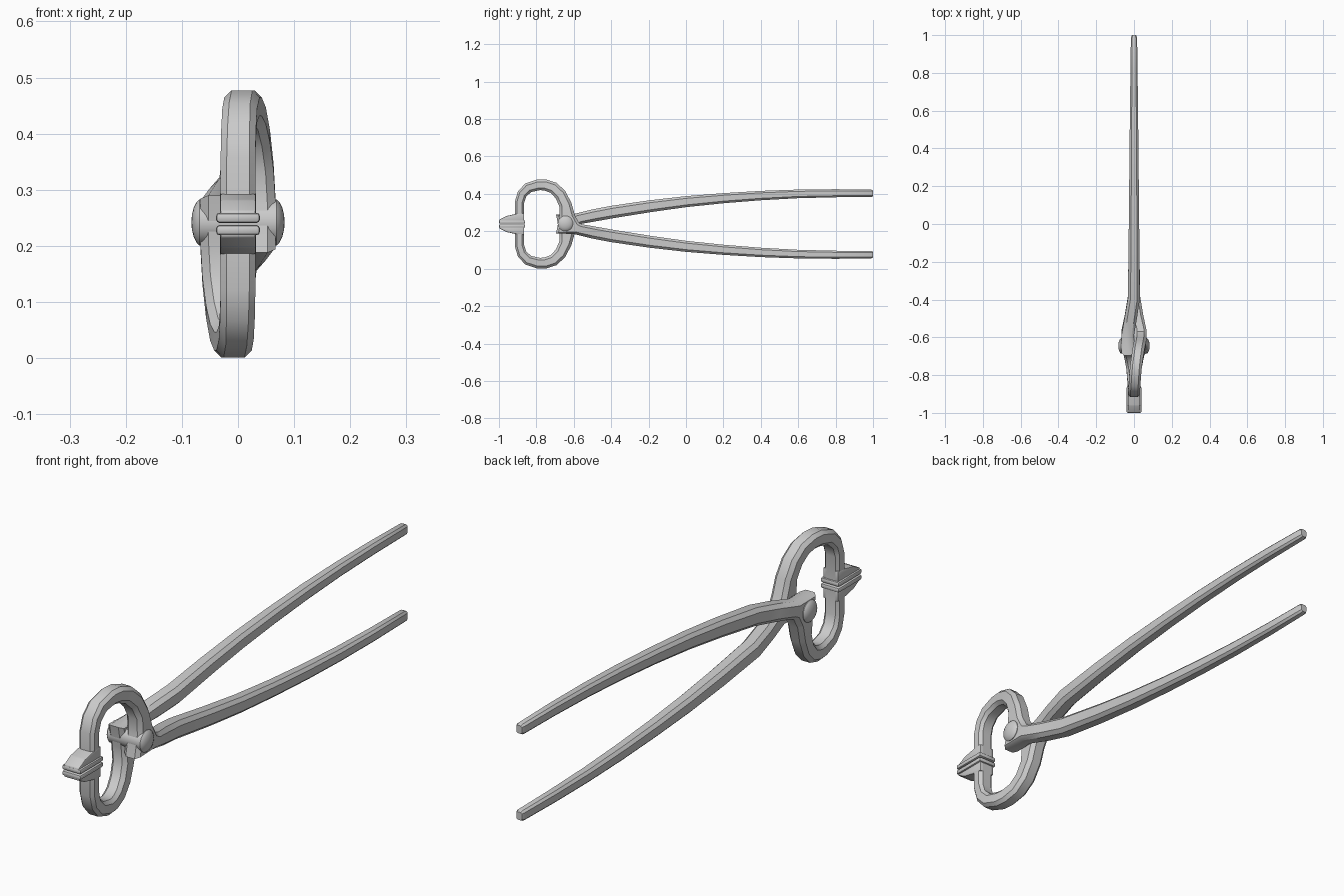
import bpy, bmesh, math
from mathutils import Vector, Matrix

if "Cube" in bpy.data.objects:
    bpy.data.objects.remove(bpy.data.objects["Cube"])

ZC = 0.239                                   # height of the pivot axis
TURN = Matrix.Translation((0, 0, 2 * ZC)) @ Matrix.Rotation(math.pi, 4, 'Y')


def finish(name, bm, angle=35):
    bmesh.ops.recalc_face_normals(bm, faces=bm.faces)
    me = bpy.data.meshes.new(name)
    bm.to_mesh(me)
    bm.free()
    ob = bpy.data.objects.new(name, me)
    bpy.context.collection.objects.link(ob)
    bpy.ops.object.select_all(action='DESELECT')
    ob.select_set(True)
    bpy.context.view_layer.objects.active = ob
    bpy.ops.object.shade_smooth_by_angle(angle=math.radians(angle))
    return ob


def opposite(ob, name):
    # second half: same part turned half a revolution about the long axis
    dup = ob.copy()
    dup.data = ob.data.copy()
    dup.name = name
    dup.matrix_world = TURN
    bpy.context.collection.objects.link(dup)


def loft(name, stations):
    # chamfered section between an inner and an outer edge at every station
    bm = bmesh.new()
    rings = []
    for iy, iz, oy, oz, x, w in stations:
        a, b = Vector((x, iy, iz)), Vector((x, oy, oz))
        t = (b - a).length
        d = (b - a) / t
        h, c = w / 2, 0.22 * min(w, t)
        sec = [(-h + c, 0), (h - c, 0), (h, c), (h, t - c),
               (h - c, t), (-h + c, t), (-h, t - c), (-h, c)]
        rings.append([bm.verts.new(a + d * v + Vector((u, 0, 0))) for u, v in sec])
    for r, s in zip(rings, rings[1:]):
        for i in range(8):
            j = (i + 1) % 8
            bm.faces.new((r[i], r[j], s[j], s[i]))
    bm.faces.new(rings[0])
    bm.faces.new(rings[-1])
    return finish(name, bm)


def prism(name, profile, half_width, bevel):
    # y-z profile extruded along x
    bm = bmesh.new()
    f = bm.faces.new([bm.verts.new((-half_width, y, z)) for y, z in profile])
    ext = bmesh.ops.extrude_face_region(bm, geom=[f])['geom']
    bmesh.ops.translate(bm, vec=(2 * half_width, 0, 0),
                        verts=[v for v in ext if isinstance(v, bmesh.types.BMVert)])
    bmesh.ops.bevel(bm, geom=bm.edges[:], offset=bevel, segments=2,
                    affect='EDGES', profile=0.5)
    return finish(name, bm)


# lever: jaw bow, pivot plate and handle in one forged bar
# (inner y, inner z, outer y, outer z, x centre, x width)
bow = [
    (-0.866, 0.255, -0.915, 0.255, 0.000, 0.062),
    (-0.866, 0.350, -0.915, 0.358, 0.000, 0.062),
    (-0.855, 0.385, -0.899, 0.412, 0.001, 0.062),
    (-0.828, 0.410, -0.860, 0.455, 0.003, 0.062),
    (-0.780, 0.420, -0.795, 0.477, 0.007, 0.063),
    (-0.757, 0.418, -0.748, 0.477, 0.011, 0.063),
    (-0.725, 0.406, -0.692, 0.459, 0.018, 0.063),
    (-0.696, 0.376, -0.645, 0.415, 0.025, 0.064),
    (-0.676, 0.330, -0.612, 0.350, 0.031, 0.065),
    (-0.678, 0.272, -0.594, 0.285, 0.034, 0.066),
    (-0.695, 0.188, -0.570, 0.243, 0.034, 0.066),
    (-0.600, 0.186, -0.550, 0.236, 0.033, 0.066),
]
# handle: y, lower z, upper z, x centre, x width
handle = [
    (-0.500, 0.161, 0.225, 0.017, 0.066), (-0.400, 0.142, 0.207, 0.001, 0.064),
    (-0.200, 0.113, 0.175, 0.000, 0.059), (0.000, 0.090, 0.149, 0.000, 0.055),
    (0.200, 0.074, 0.128, 0.000, 0.051), (0.400, 0.062, 0.112, 0.000, 0.047),
    (0.600, 0.055, 0.101, 0.000, 0.043), (0.800, 0.053, 0.096, 0.000, 0.038),
    (0.990, 0.055, 0.095, 0.000, 0.033), (1.000, 0.060, 0.090, 0.000, 0.023),
]
stations = bow + [(y, a, y + 0.25 * (b - a) * (y < 0), b, x, w)
                  for y, a, b, x, w in handle]
opposite(loft("lever_right", stations), "lever_left")

# jaw tip: tapering nose block
nose = prism("jaw_nose_upper", [(-0.866, 0.250), (-0.866, 0.297), (-0.912, 0.292),
                                (-0.960, 0.282), (-0.998, 0.262), (-0.998, 0.250)],
             0.032, 0.004)
opposite(nose, "jaw_nose_lower")

# jaw lip: biting strip along the parting line
lip = prism("jaw_lip_upper", [(-0.860, 0.241), (-0.860, 0.259),
                              (-1.000, 0.259), (-1.000, 0.241)], 0.039, 0.006)
opposite(lip, "jaw_lip_lower")

# rivet: shaft with a low dome on each end, turned about x
bm = bmesh.new()
half = [(0.060, 0.041), (0.069, 0.041), (0.074, 0.036), (0.079, 0.026),
        (0.082, 0.014), (0.083, 0.004)]
profile = [(-x, r) for x, r in reversed(half)] + half
N = 20
rings = [[bm.verts.new((x, -0.645 + r * math.cos(2 * math.pi * i / N),
                        ZC + 0.003 + r * math.sin(2 * math.pi * i / N)))
          for i in range(N)] for x, r in profile]
for r, s in zip(rings, rings[1:]):
    for i in range(N):
        bm.faces.new((r[i], r[(i + 1) % N], s[(i + 1) % N], s[i]))
bm.faces.new(rings[0])
bm.faces.new(rings[-1])
finish("pivot_rivet", bm, 40)
